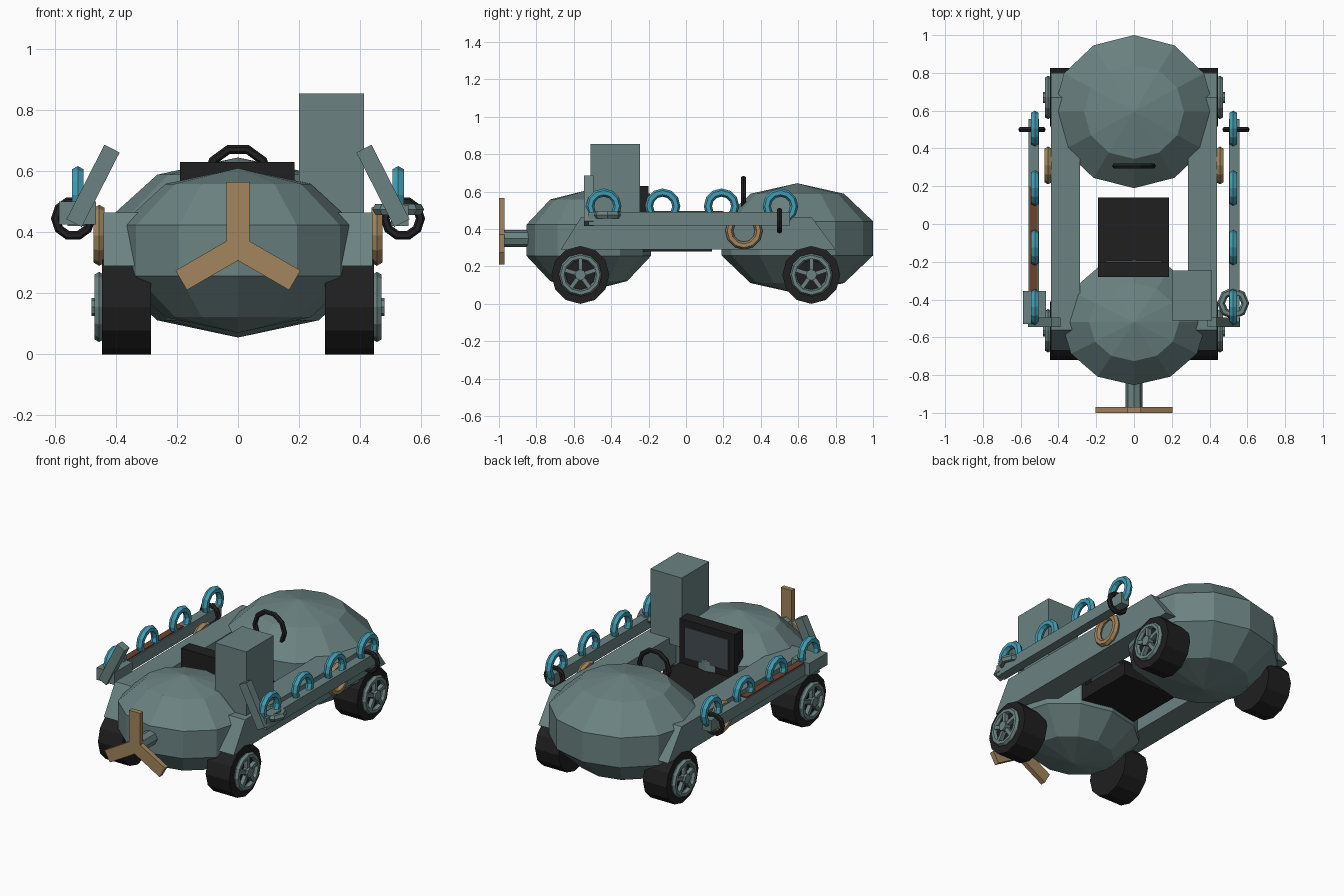
import bpy, bmesh, math
from mathutils import Matrix, Vector

if "Cube" in bpy.data.objects:
    bpy.data.objects.remove(bpy.data.objects["Cube"])


def material(name, rgb):
    m = bpy.data.materials.new(name)
    m.diffuse_color = (*rgb, 1)
    m.use_nodes = True
    m.node_tree.nodes["Principled BSDF"].inputs["Base Color"].default_value = m.diffuse_color
    return m


TEAL = material("grey_teal", (0.145, 0.225, 0.22))
BLACK = material("black", (0.014, 0.014, 0.014))
BLUE = material("ring_blue", (0.055, 0.34, 0.46))
TAN = material("tan", (0.36, 0.235, 0.11))
BROWN = material("brown", (0.15, 0.055, 0.028))
SLATE = material("slate", (0.055, 0.07, 0.08))


def finish(bm, name, mat):
    bmesh.ops.recalc_face_normals(bm, faces=bm.faces)
    me = bpy.data.meshes.new(name)
    bm.to_mesh(me)
    bm.free()
    me.materials.append(mat)
    ob = bpy.data.objects.new(name, me)
    bpy.context.collection.objects.link(ob)
    return ob


def rot(axis, deg):
    return Matrix.Rotation(math.radians(deg), 4, axis)


def add_box(bm, lo, hi, m=Matrix()):
    lo, hi = Vector(lo), Vector(hi)
    mat = m @ Matrix.Translation((lo + hi) / 2) @ Matrix.Diagonal((*(hi - lo), 1))
    bmesh.ops.create_cube(bm, size=1, matrix=mat)


def box(name, lo, hi, mat, m=Matrix()):
    bm = bmesh.new()
    add_box(bm, lo, hi, m)
    return finish(bm, name, mat)


def add_cyl(bm, c, r, depth, axis, n):
    turn = rot('Y', 90) if axis == 'X' else rot('X', 90)
    bmesh.ops.create_cone(bm, cap_ends=True, segments=n, radius1=r, radius2=r,
                          depth=depth, matrix=Matrix.Translation(c) @ turn)


def add_ring(bm, c, outer, tube, axis, n=12, k=6):
    turn = {'X': rot('Y', 90), 'Y': rot('X', 90), 'Z': Matrix()}[axis]
    m = Matrix.Translation(c) @ turn
    rows = []
    for i in range(n):
        a = 2 * math.pi * i / n
        row = []
        for j in range(k):
            b = 2 * math.pi * j / k
            r = outer - tube + tube * math.cos(b)
            row.append(bm.verts.new(m @ Vector((r * math.cos(a), r * math.sin(a),
                                                tube * math.sin(b)))))
        rows.append(row)
    for i in range(n):
        p, q = rows[i], rows[(i + 1) % n]
        for j in range(k):
            bm.faces.new((p[j], q[j], q[(j + 1) % k], p[(j + 1) % k]))


def ring(name, c, outer, tube, axis, mat, n=12):
    bm = bmesh.new()
    add_ring(bm, c, outer, tube, axis, n)
    return finish(bm, name, mat)


# Faceted body pods
def pod(name, c, radii):
    bm = bmesh.new()
    bmesh.ops.create_uvsphere(bm, u_segments=12, v_segments=5, radius=1,
                              matrix=Matrix.Translation(c) @ Matrix.Diagonal((*radii, 1)))
    return finish(bm, name, TEAL)


pod("front_pod", (0, -0.52, 0.34), (0.405, 0.35, 0.27))
pod("rear_pod", (0, 0.595, 0.35), (0.45, 0.426, 0.295))

for s, side in ((1, "right"), (-1, "left")):
    # Side rail with sloped ends
    bm = bmesh.new()
    prof = [(-0.67, 0.29), (0.80, 0.29), (0.67, 0.465), (-0.56, 0.465)]
    inner = [bm.verts.new((s * 0.285, y, z)) for y, z in prof]
    outer = [bm.verts.new((s * 0.44, y, z)) for y, z in prof]
    bm.faces.new(inner)
    bm.faces.new(outer)
    for i in range(4):
        j = (i + 1) % 4
        bm.faces.new((inner[i], inner[j], outer[j], outer[i]))
    finish(bm, side + "_rail", TEAL)

    # Wheels with spoked rims
    for y, end in ((-0.565, "front"), (0.67, "rear")):
        bm = bmesh.new()
        add_cyl(bm, (s * 0.365, y, 0.155), 0.155, 0.16, 'X', 12)
        finish(bm, f"{end}_{side}_tyre", BLACK)
        bm = bmesh.new()
        add_ring(bm, (s * 0.455, y, 0.155), 0.115, 0.018, 'X')
        add_cyl(bm, (s * 0.458, y, 0.155), 0.03, 0.045, 'X', 8)
        for k in range(5):
            m = Matrix.Translation((s * 0.455, y, 0.155)) @ rot('X', 72 * k)
            add_box(bm, (-0.014, -0.011, 0), (0.014, 0.011, 0.1), m)
        finish(bm, f"{end}_{side}_rim", TEAL)

    # Outrigger beam, its hoops and the slanted board
    box(side + "_beam", (s * 0.53 - 0.028, -0.52, 0.42),
        (s * 0.53 + 0.028, 0.555, 0.49), TEAL)
    for k in range(4):
        ring(f"{side}_hoop_{k + 1}", (s * 0.525, -0.44 + 0.315 * k, 0.522),
             0.095, 0.022, 'X', BLUE)
    box(side + "_board", (-0.028, -0.025, -0.137), (0.028, 0.025, 0.137), TEAL,
        Matrix.Translation((s * 0.475, -0.52, 0.552)) @ rot('Y', -27 * s))
    ring(side + "_end_ring", (s * 0.54, 0.5, 0.445), 0.073, 0.015, 'Y', BLACK, 10)
    ring(side + "_tan_ring", (s * 0.455, 0.31, 0.39), 0.1, 0.021, 'X', TAN)

# Uneven beam fittings
ring("right_flat_ring", (0.525, -0.42, 0.475), 0.085, 0.021, 'Z', TEAL, 8)
box("left_beam_block", (-0.587, -0.53, 0.425), (-0.465, -0.355, 0.5), TEAL)
box("left_beam_strip", (-0.552, -0.355, 0.485), (-0.51, 0.2, 0.497), BROWN)

# Tall box
box("tall_box", (0.2, -0.51, 0.43), (0.413, -0.245, 0.855), TEAL)

# Seat and steering wheel
box("seat_cushion", (-0.19, -0.28, 0.28), (0.185, 0.14, 0.36), BLACK)
box("seat_back", (-0.19, -0.28, 0.3), (0.185, -0.2, 0.63), BLACK)
box("seat_back_panel", (-0.15, -0.2, 0.4), (0.145, -0.193, 0.59), SLATE)
ring("steering_wheel", (0, 0.307, 0.575), 0.116, 0.015, 'Y', BLACK, 10)

# Propeller and shaft
bm = bmesh.new()
add_cyl(bm, (0, -0.89, 0.35), 0.045, 0.17, 'Y', 8)
finish(bm, "propeller_shaft", TEAL)
bm = bmesh.new()
for k in range(3):
    add_box(bm, (-0.037, -0.015, 0), (0.037, 0.015, 0.215),
            Matrix.Translation((0, -0.985, 0.35)) @ rot('Y', 120 * k))
finish(bm, "propeller_blades", TAN)
